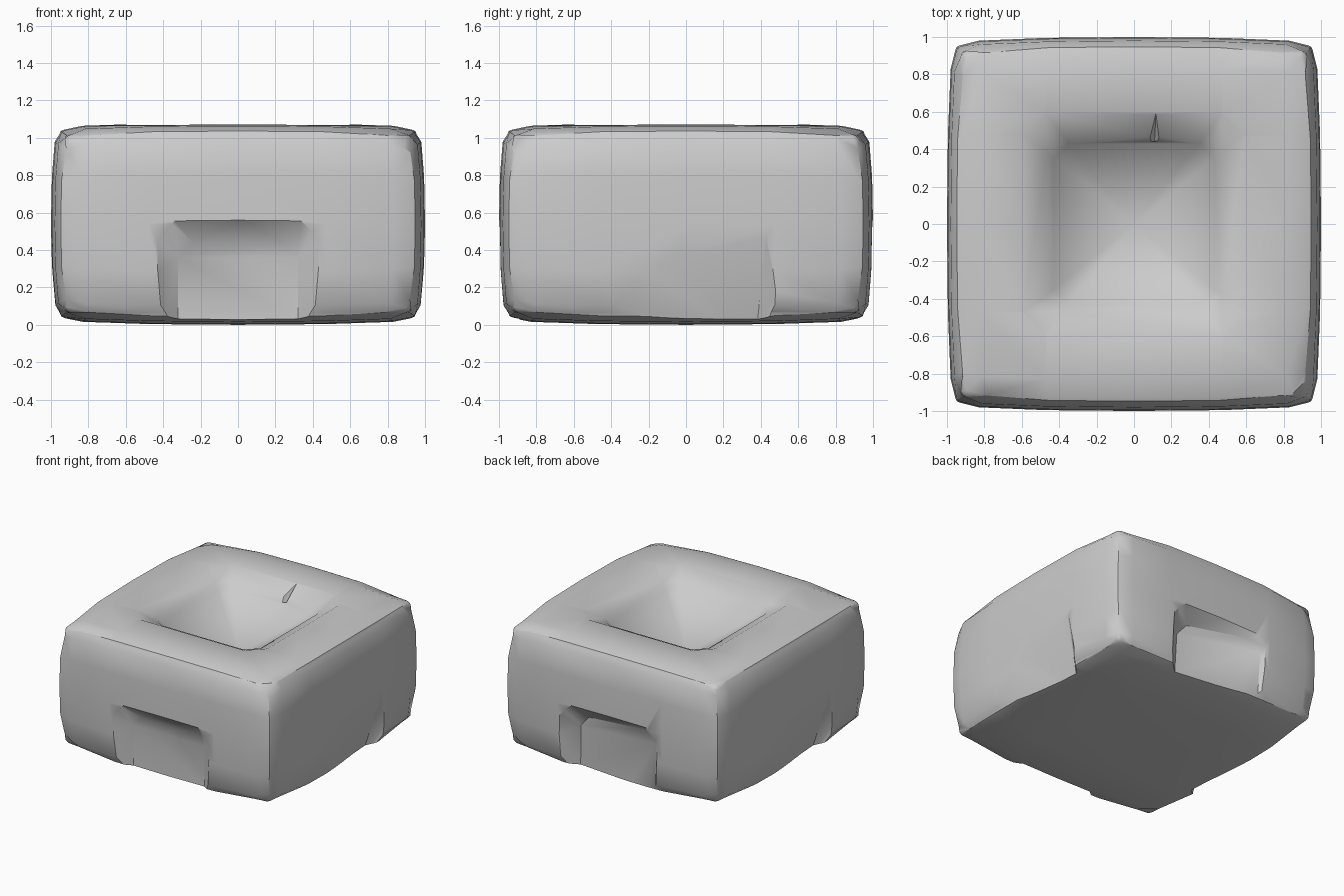
import bpy, bmesh, math
from mathutils import Matrix, Vector

if "Cube" in bpy.data.objects:
    bpy.data.objects.remove(bpy.data.objects["Cube"], do_unlink=True)

HALF_H = 0.54
GREY = (0.6, 0.6, 0.6, 1)
mat = bpy.data.materials.new("stone_grey")
mat.use_nodes = True
mat.diffuse_color = GREY
mat.node_tree.nodes["Principled BSDF"].inputs["Base Color"].default_value = GREY


def add_object(name, bm):
    bmesh.ops.recalc_face_normals(bm, faces=bm.faces)
    mesh = bpy.data.meshes.new(name)
    bm.to_mesh(mesh)
    bm.free()
    mesh.materials.append(mat)
    obj = bpy.data.objects.new(name, mesh)
    bpy.context.collection.objects.link(obj)
    return obj


def hull(name, points, angle=0):
    bm = bmesh.new()
    for p in points:
        bm.verts.new(Matrix.Rotation(angle, 3, 'Z') @ Vector(p))
    res = bmesh.ops.convex_hull(bm, input=bm.verts)
    spare = {g for g in res["geom_interior"] + res["geom_unused"]
             if isinstance(g, bmesh.types.BMVert)}
    bmesh.ops.delete(bm, geom=list(spare), context='VERTS')
    return add_object(name, bm)


# Bulging block: a cube cut near its edges, faces swelling to the middle
bm = bmesh.new()
bmesh.ops.create_cube(bm, size=2)
for axis in range(3):
    for pos in (-0.87, -0.5, 0, 0.5, 0.87):
        normal = Vector((0, 0, 0))
        normal[axis] = 1
        bmesh.ops.bisect_plane(bm, geom=bm.verts[:] + bm.edges[:] + bm.faces[:],
                               plane_co=normal * pos, plane_no=normal)


def droop(u):
    return 0.02 * u * u + 0.025 * abs(u) ** 12


for v in bm.verts:
    x, y, z = v.co
    fx, fy, fz = (1 - droop(c) for c in (x, y, z))
    top = (1 - 1.5 * droop(x)) * (1 - 1.5 * droop(y))
    v.co = (x * fy * fz, y * fx * fz, HALF_H * (1 + z * top))
sharp = [e for e in bm.edges if e.calc_face_angle() > 0.7]
bmesh.ops.bevel(bm, geom=sharp, offset=0.025, segments=2, profile=0.5,
                affect='EDGES')

# Chipped front corners
for side, limit in ((1, 2.7), (-1, 2.76)):
    n = Vector((side, -1, 0.93))
    cut = bmesh.ops.bisect_plane(bm, geom=bm.verts[:] + bm.edges[:] + bm.faces[:],
                                 plane_co=n * (limit / n.length_squared),
                                 plane_no=n, clear_outer=True)
    rim = [g for g in cut["geom_cut"] if isinstance(g, bmesh.types.BMEdge)]
    if rim:
        bmesh.ops.holes_fill(bm, edges=rim, sides=0)
block = add_object("block", bm)


# Arched recess at the foot of a face, its floor sloping along the face
def arch_cutter(name, angle, d0, ds, dz):
    points = []
    for s, z in ((-1, -0.1), (-1, 0.36), (-0.75, 0.44),
                 (0.75, 0.44), (1, 0.36), (1, -0.1)):
        for outer in (True, False):
            depth = -0.2 if outer else d0 + ds * s * 0.32 - dz * max(z, 0)
            spread = 1.09 * (0.11 - depth)
            rise = spread if z > 0 else 0
            points.append((s * 0.32 + math.copysign(spread, s) * (0.85 if abs(s) < 1 else 1),
                           -1 + depth, z + rise * (1 if abs(s) < 1 else 0.8)))
    return hull(name, points, angle)


cutters = [
    arch_cutter("front_recess", 0, 0.11, 0, 0),
    arch_cutter("back_recess", math.pi, 0.09, -0.13, 0.04),
    arch_cutter("side_recess_a", math.pi / 2, 0.11, 0.14, 0.4),
    arch_cutter("side_recess_b", -math.pi / 2, 0.11, 0.14, 0.4),
]


# Square funnel in the top
def square_ring(bm, half, corner, z):
    pts = []
    for k in range(4):
        turn = Matrix.Rotation(k * math.pi / 2, 3, 'Z')
        for p in ((half, half - corner, z), (half - corner, half, z)):
            pts.append(bm.verts.new(turn @ Vector(p)))
    return pts


bm = bmesh.new()
rings = [square_ring(bm, *r) for r in
         ((0.9, 0.2, 1.23), (0.465, 0.09, 1.0), (0.43, 0.08, 0.95))]
apex = bm.verts.new((0, 0, 0.68))
bm.faces.new(rings[0])
for i in range(8):
    j = (i + 1) % 8
    for a, b in zip(rings, rings[1:]):
        bm.faces.new((a[i], a[j], b[j], b[i]))
    bm.faces.new((rings[-1][i], rings[-1][j], apex))
cutters.append(add_object("funnel", bm))

# Small nick in the funnel rim
cutters.append(hull("rim_nick", [(0.01, 0.44, 1.12), (0.19, 0.46, 1.12),
                                 (0.12, 0.65, 1.12), (0.11, 0.44, 0.93)]))

# Carve the block
bpy.context.view_layer.objects.active = block
for c in cutters:
    c.hide_render = True
    mod = block.modifiers.new(c.name, 'BOOLEAN')
    mod.operation = 'DIFFERENCE'
    mod.solver = 'EXACT'
    mod.object = c
    bpy.ops.object.modifier_apply(modifier=mod.name)
    bpy.data.objects.remove(c, do_unlink=True)

for o in bpy.context.selected_objects:
    o.select_set(False)
block.select_set(True)
bpy.ops.object.shade_smooth_by_angle(angle=math.radians(36))
